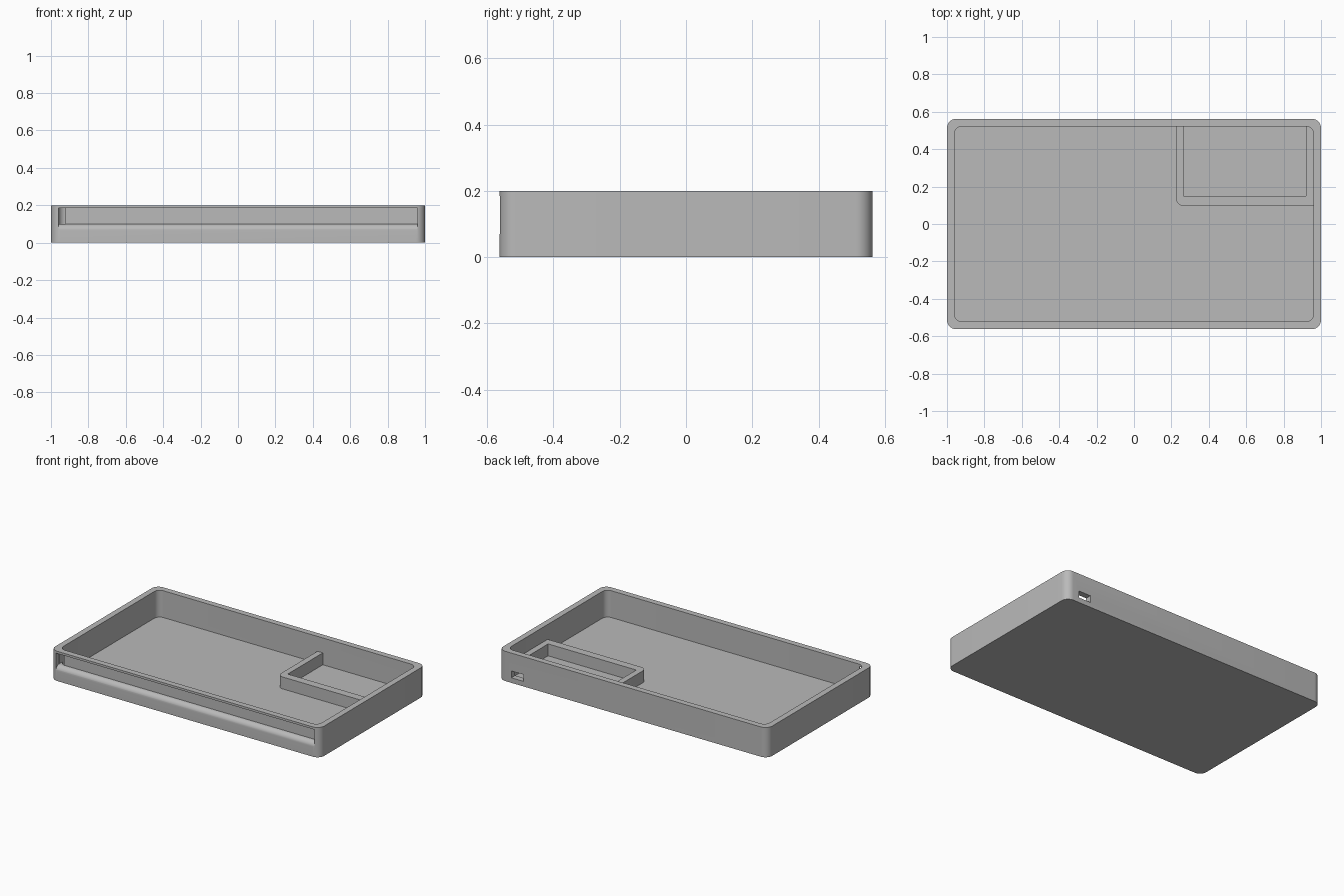
import bpy, bmesh
from math import sin, cos, pi, radians
from mathutils import Vector

cube = bpy.data.objects.get("Cube")
if cube:
    bpy.data.objects.remove(cube, do_unlink=True)

grey = bpy.data.materials.new("plain_grey")
grey.use_nodes = True
colour = (0.49, 0.49, 0.49, 1)
grey.diffuse_color = colour
grey.node_tree.nodes["Principled BSDF"].inputs["Base Color"].default_value = colour


def arc(cx, cy, r, start, end, steps=10):
    """Points on an arc, angles in degrees."""
    angles = [radians(start + (end - start) * i / steps) for i in range(steps + 1)]
    return [(cx + r * cos(a), cy + r * sin(a)) for a in angles]


def rounded_rect(hx, hy, r):
    pts = []
    for sx, sy, a in ((1, 1, 0), (-1, 1, 90), (-1, -1, 180), (1, -1, 270)):
        pts += arc(sx * (hx - r), sy * (hy - r), r, a, a + 90)
    return pts


def prism(name, outline, low, high, along="z"):
    """Extrude an outline in xy along z, or an outline in yz along x."""
    bm = bmesh.new()
    if along == "z":
        verts = [bm.verts.new((a, b, low)) for a, b in outline]
        step = Vector((0, 0, high - low))
    else:
        verts = [bm.verts.new((low, a, b)) for a, b in outline]
        step = Vector((high - low, 0, 0))
    face = bm.faces.new(verts)
    new = bmesh.ops.extrude_face_region(bm, geom=[face], use_keep_orig=True)["geom"]
    bmesh.ops.translate(bm, verts=[g for g in new if isinstance(g, bmesh.types.BMVert)], vec=step)
    bmesh.ops.recalc_face_normals(bm, faces=bm.faces)
    mesh = bpy.data.meshes.new(name)
    bm.to_mesh(mesh)
    bm.free()
    mesh.materials.append(grey)
    obj = bpy.data.objects.new(name, mesh)
    bpy.context.collection.objects.link(obj)
    return obj


def box(name, x0, x1, y0, y1, z0, z1):
    return prism(name, [(x0, y0), (x1, y0), (x1, y1), (x0, y1)], z0, z1)


def activate(obj):
    bpy.ops.object.select_all(action="DESELECT")
    obj.select_set(True)
    bpy.context.view_layer.objects.active = obj


def cut(obj, cutter):
    cutter.hide_render = True
    mod = obj.modifiers.new("cut", "BOOLEAN")
    mod.operation = "DIFFERENCE"
    mod.solver = "EXACT"
    mod.object = cutter
    activate(obj)
    bpy.ops.object.modifier_apply(modifier=mod.name)
    bpy.data.objects.remove(cutter, do_unlink=True)


FRONT, PANEL, FLOOR = -0.5625, -0.5275, 0.02

# Open tray with rounded corners
tray = prism("tray", rounded_rect(1, 0.5625, 0.05), 0, 0.2)
cut(tray, prism("cavity_cutter", rounded_rect(0.96, 0.5225, 0.04), FLOOR, 0.3))

# Long front recess with a rounded lower lip
lip = arc(PANEL, 0.065, PANEL - FRONT, 90, 180)
recess = [(-0.6, 0.185), (PANEL, 0.185)] + lip + [(-0.6, 0.065)]
cut(tray, prism("recess_cutter", recess, -0.96, 0.96, "x"))

# Opening through the left-hand end of the recess
cut(tray, box("opening_cutter", -0.959, -0.923, -0.55, -0.48, 0.1005, 0.1845))

# Port in the back wall
cut(tray, box("port_cutter", 0.815, 0.905, 0.5, 0.6, 0.034, 0.08))

# Low U-shaped compartment wall, set into the tray walls and floor
outline = [(0.97, 0.53), (0.97, 0.097), (0.265, 0.097)]
outline += arc(0.265, 0.137, 0.04, 270, 180)[1:]
outline += [(0.225, 0.53), (0.265, 0.53), (0.265, 0.15), (0.92, 0.15), (0.92, 0.53)]
compartment = prism("compartment_wall", outline, 0.01, 0.1)

for part in (tray, compartment):
    activate(part)
    bpy.ops.object.shade_smooth_by_angle(angle=radians(30))
